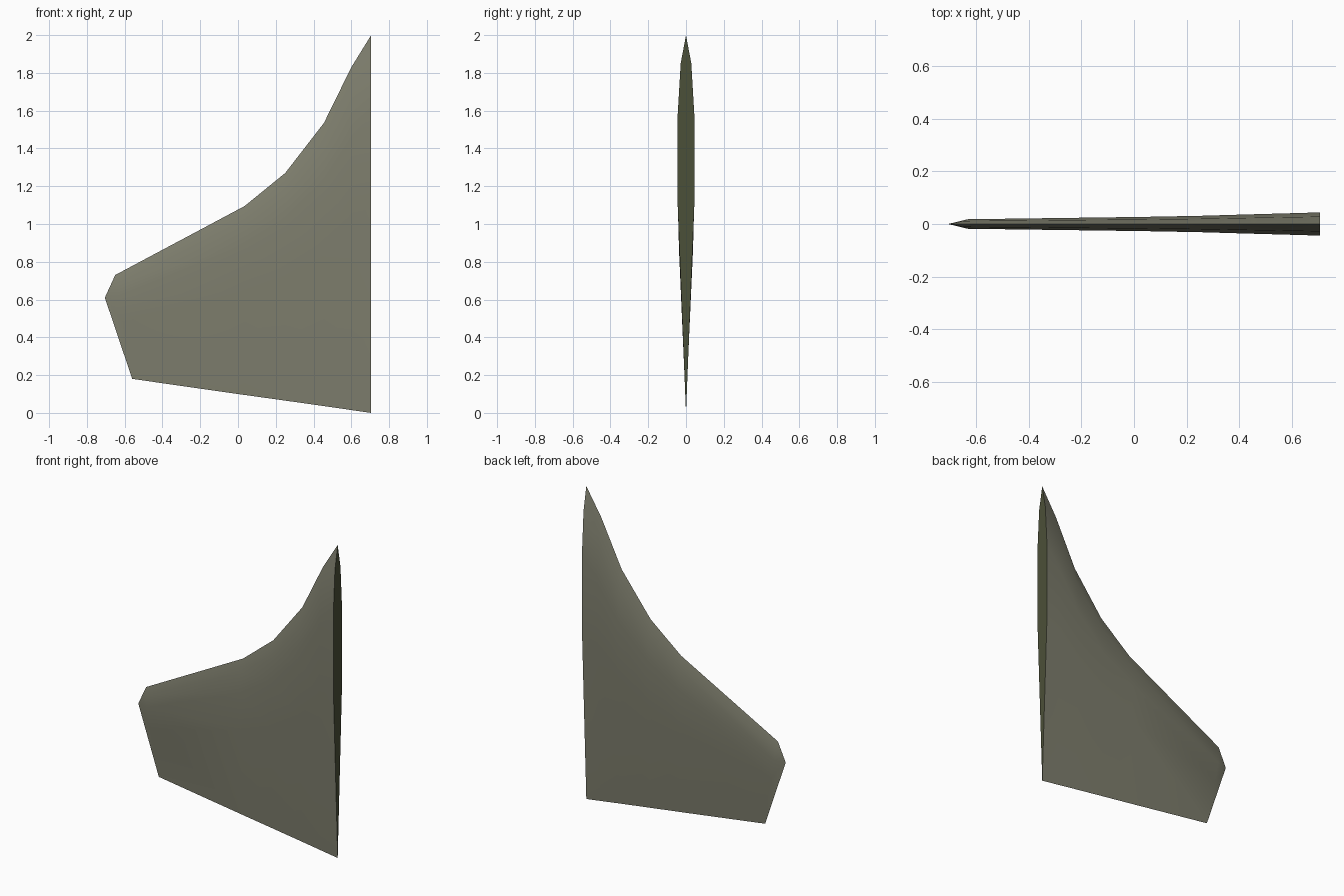
import bpy, bmesh, math

if "Cube" in bpy.data.objects:
    bpy.data.objects.remove(bpy.data.objects["Cube"])

def material(name, rgb):
    m = bpy.data.materials.new(name)
    m.diffuse_color = (*rgb, 1)
    m.use_nodes = True
    m.node_tree.nodes["Principled BSDF"].inputs["Base Color"].default_value = m.diffuse_color
    return m

# Spanwise stations: leading edge (x, z), trailing edge (x, z), half thickness
STATIONS = [
    ((0.705, 2.0), (0.705, 0.0), 0.044),
    ((0.60, 1.83), (0.60, 0.015), 0.041),
    ((0.455, 1.535), (0.455, 0.036), 0.037),
    ((0.25, 1.27), (0.25, 0.065), 0.031),
    ((0.035, 1.095), (0.035, 0.095), 0.027),
    ((-0.65, 0.73), (-0.56, 0.18), 0.018),
]
# Section: chord position (1 = leading edge), share of the half thickness
SECTION = [(0.925, 0.64), (0.79, 1.0), (0.55, 1.0)]
TIP = (-0.705, 0, 0.61)

bm = bmesh.new()

def ring(lead, trail, half):
    def point(c, t):
        return bm.verts.new((trail[0] + c * (lead[0] - trail[0]), t * half,
                             trail[1] + c * (lead[1] - trail[1])))
    loop = [(1, 0)] + SECTION + [(0, 0)] + [(c, -t) for c, t in reversed(SECTION)]
    return [point(c, t) for c, t in loop]

# Fin skin lofted from root to tip
rings = [ring(*s) for s in STATIONS]
n = len(rings[0])
for a, b in zip(rings, rings[1:]):
    for i in range(n):
        j = (i + 1) % n
        bm.faces.new((a[i], a[j], b[j], b[i]))

# Pointed tip edge
tip = bm.verts.new(TIP)
for i in range(n):
    bm.faces.new((rings[-1][i], rings[-1][(i + 1) % n], tip))

# Flat root face in the darker colour
root = bm.faces.new(rings[0])
root.material_index = 1
bmesh.ops.recalc_face_normals(bm, faces=bm.faces)

mesh = bpy.data.meshes.new("fin")
bm.to_mesh(mesh)
bm.free()
mesh.materials.append(material("olive grey", (0.21, 0.21, 0.155)))
mesh.materials.append(material("dark olive", (0.071, 0.08, 0.04)))
fin = bpy.data.objects.new("fin", mesh)
bpy.context.collection.objects.link(fin)

# Smooth skin, sharp root and leading edge
bpy.context.view_layer.objects.active = fin
fin.select_set(True)
bpy.ops.object.shade_smooth_by_angle(angle=math.radians(30))
